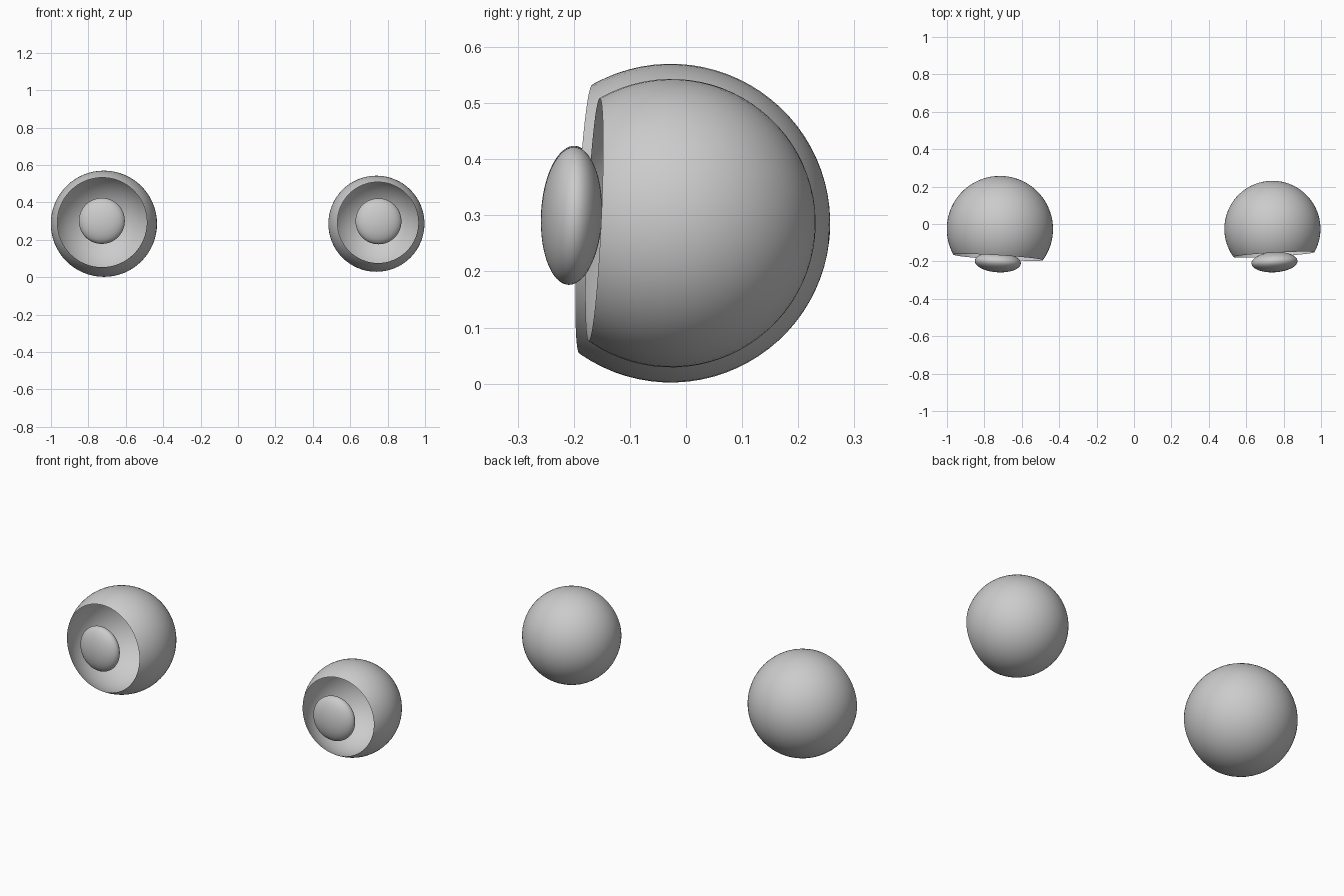
import bpy, bmesh
from mathutils import Vector, Matrix

if "Cube" in bpy.data.objects:
    bpy.data.objects.remove(bpy.data.objects["Cube"])


def make_object(name, bm):
    for f in bm.faces:
        f.smooth = True
    mesh = bpy.data.meshes.new(name)
    bm.to_mesh(mesh)
    bm.free()
    ob = bpy.data.objects.new(name, mesh)
    bpy.context.collection.objects.link(ob)
    return ob


def ball(center, facing, scale):
    """Sphere whose local z axis points along the facing direction."""
    bm = bmesh.new()
    bmesh.ops.create_uvsphere(bm, u_segments=64, v_segments=40, radius=1)
    rot = facing.to_track_quat('Z', 'Y').to_matrix().to_4x4()
    mat = Matrix.Translation(center) @ rot @ Matrix.Diagonal((*scale, 1))
    bmesh.ops.transform(bm, matrix=mat, verts=bm.verts)
    return bm


def eye(side, center, radius, cut, facing, pupil_center):
    center, facing = Vector(center), Vector(facing).normalized()
    # Hollow open shell, cut flat at the front
    bm = ball(center, facing, (radius,) * 3)
    bmesh.ops.bisect_plane(bm, geom=bm.verts[:] + bm.edges[:] + bm.faces[:],
                           plane_co=center + facing * cut, plane_no=facing,
                           clear_outer=True)
    make_object(side + "_eye_shell", bm)
    # Flattened pupil floating in the opening
    make_object(side + "_pupil",
                ball(Vector(pupil_center), facing, (0.123, 0.123, 0.054)))


eye("left", (-0.717, -0.027, 0.286), 0.284, 0.152,
    (-0.062, -1, 0.048), (-0.728, -0.204, 0.301))
eye("right", (0.740, -0.026, 0.286), 0.257, 0.138,
    (0.058, -1, 0.046), (0.751, -0.204, 0.299))
